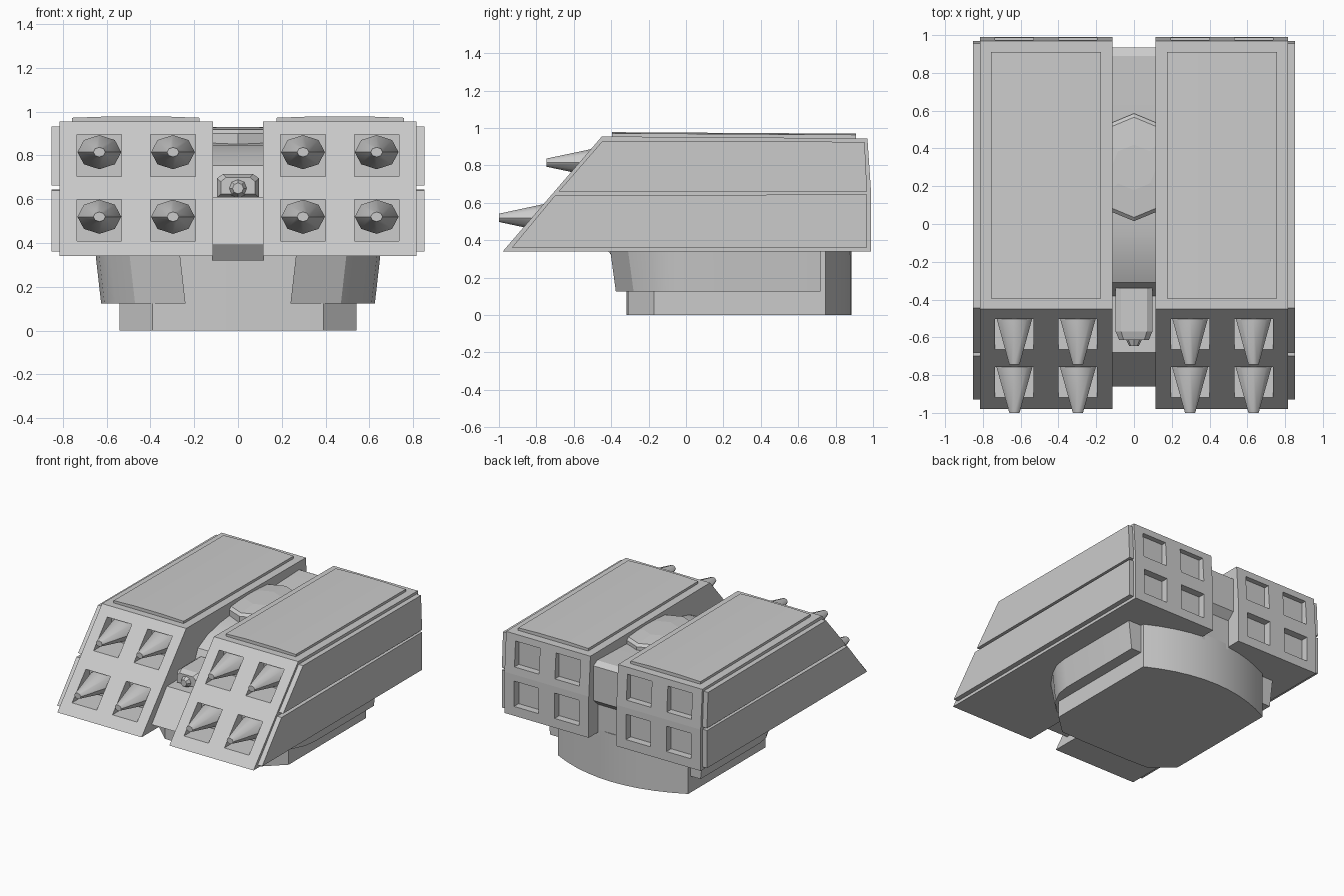
import bpy, bmesh, math
from mathutils import Matrix, Vector

if "Cube" in bpy.data.objects:
    bpy.data.objects.remove(bpy.data.objects["Cube"])


def finish(name, bm, mirror=False, smooth=None):
    bmesh.ops.recalc_face_normals(bm, faces=bm.faces)
    me = bpy.data.meshes.new(name)
    bm.to_mesh(me)
    bm.free()
    ob = bpy.data.objects.new(name, me)
    bpy.context.collection.objects.link(ob)
    bpy.ops.object.select_all(action='DESELECT')
    ob.select_set(True)
    bpy.context.view_layer.objects.active = ob
    if smooth:
        bpy.ops.object.shade_smooth_by_angle(angle=math.radians(smooth))
    if mirror:
        ob.modifiers.new("mirror", 'MIRROR')
    return ob


def loft(bm, rings):
    """Closed solid through rings of matching points."""
    vs = [[bm.verts.new(p) for p in r] for r in rings]
    n = len(vs[0])
    for a, b in zip(vs, vs[1:]):
        for i in range(n):
            j = (i + 1) % n
            bm.faces.new((a[i], a[j], b[j], b[i]))
    bm.faces.new(vs[0])
    bm.faces.new(vs[-1])


def side_profile(name, pts, x0, x1, mirror=False, smooth=None):
    bm = bmesh.new()
    loft(bm, [[(x, y, z) for y, z in pts] for x in (x0, x1)])
    return finish(name, bm, mirror, smooth)


def box(bm, x, y, z):
    c = Vector((sum(x) / 2, sum(y) / 2, sum(z) / 2))
    s = Matrix.Diagonal((x[1] - x[0], y[1] - y[0], z[1] - z[0], 1))
    bmesh.ops.create_cube(bm, size=1, matrix=Matrix.Translation(c) @ s)


XS = (0.297, 0.633)          # tube columns
ZS = (0.505, 0.80)           # tube rows
BASES = (-0.71, -0.45)       # tube floors per row
TIPS = (-1.0, -0.745)

# launcher pods with slanted front and square tube openings
pod = side_profile("launcher_pod",
                   [(-0.98, 0.34), (-0.45, 0.955), (0.97, 0.945), (0.99, 0.65), (0.99, 0.34)],
                   0.115, 0.815)
bm = bmesh.new()
for x in XS:
    for z, b in zip(ZS, BASES):
        box(bm, (x - 0.102, x + 0.102), (-1.2, b), (z - 0.095, z + 0.095))
        box(bm, (x - 0.102, x + 0.102), (0.935, 1.2), (z - 0.095, z + 0.095))
cutter = finish("tube_cutter", bm)
cutter.hide_render = True
m = pod.modifiers.new("tubes", 'BOOLEAN')
m.operation = 'DIFFERENCE'
m.object = cutter
m.solver = 'EXACT'
bpy.context.view_layer.objects.active = pod
bpy.ops.object.modifier_apply(modifier=m.name)
bpy.data.objects.remove(cutter)
pod.modifiers.new("mirror", 'MIRROR')

# warheads in the front tubes
bm = bmesh.new()
for x in XS:
    for z, b, t in zip(ZS, BASES, TIPS):
        rings = []
        for y, rx, rz in ((t, 0.027, 0.022), (b - 0.03, 0.1, 0.078), (b + 0.01, 0.1, 0.078)):
            rings.append([(x + rx * math.cos(k * math.pi / 4), y,
                           z + 0.015 + rz * math.sin(k * math.pi / 4)) for k in range(8)])
        loft(bm, rings)
finish("warheads", bm, True, 50)

# armour panels on pod sides and tops
side_profile("upper_side_panel", [(-0.68, 0.662), (-0.445, 0.932), (0.955, 0.926), (0.968, 0.662)],
             0.81, 0.852, True)
side_profile("lower_side_panel", [(-0.93, 0.362), (-0.70, 0.64), (0.968, 0.645), (0.968, 0.362)],
             0.81, 0.852, True)
bm = bmesh.new()
loft(bm, [[(0.175, y, z), (0.34, y, z + 0.006), (0.59, y, z + 0.006), (0.757, y, z),
           (0.757, y, 0.93), (0.175, y, 0.93)] for y, z in ((-0.395, 0.972), (0.91, 0.964))])
finish("top_panel", bm, True)

# centre spine between the pods
side_profile("centre_spine",
             [(-0.86, 0.39), (-0.68, 0.61), (-0.38, 0.61), (-0.31, 0.755), (-0.2, 0.81),
              (-0.05, 0.845), (0.1, 0.86), (0.89, 0.885), (0.935, 0.86), (0.935, 0.6),
              (0.88, 0.55), (0.88, 0.32), (-0.4, 0.32), (-0.45, 0.39)], -0.118, 0.118, False, 25)

# octagonal hatch on the spine
bm = bmesh.new()
rings = []
for r, z in ((0.285, 0.84), (0.285, 0.9), (0.265, 0.918), (0.12, 0.93)):
    rings.append([(r * math.cos(k * math.pi / 4), 0.3 + r * math.sin(k * math.pi / 4), z)
                  for k in range(8)])
loft(bm, rings)
finish("hatch", bm)

# sensor box and lens
bm = bmesh.new()
rings = []
for y, w, lo, hi in ((-0.615, 0.078, 0.625, 0.68), (-0.57, 0.097, 0.605, 0.695), (-0.34, 0.097, 0.605, 0.695)):
    rings.append([(-w, y, lo), (w, y, lo), (w, y, hi), (w * 0.7, y, hi + 0.02),
                  (-w * 0.7, y, hi + 0.02), (-w, y, hi)])
loft(bm, rings)
finish("sensor_box", bm)
bm = bmesh.new()
bmesh.ops.create_cone(bm, cap_ends=True, segments=8, radius1=0.045, radius2=0.025, depth=0.04,
                      matrix=Matrix.Translation((0, -0.625, 0.65)) @ Matrix.Rotation(math.pi / 2, 4, 'X'))
finish("sensor_lens", bm)

# turret drum with chamfered front corners and bowed back
half = [(0.2, -0.318), (0.39, -0.31), (0.54, -0.17), (0.54, 0.745)]
back = [(0.54 * c, 0.745 + 0.14 * (1 - c * c)) for c in (0.8, 0.6, 0.4, 0.2, 0)]
right = half + back
plan = right + [(-x, y) for x, y in reversed(right[:-1])]
bm = bmesh.new()
loft(bm, [[(x, y, z) for x, y in plan] for z in (0.0, 0.36)])
finish("turret_drum", bm, False, 25)

# side cheeks wrapping around the drum
cheek = [(0.24, -0.375), (0.47, -0.28), (0.56, -0.18), (0.61, -0.08), (0.625, 0.02),
         (0.625, 0.72), (0.5, 0.72), (0.5, -0.1), (0.3, -0.25)]
bm = bmesh.new()
loft(bm, [[(x, y, 0.125) for x, y in cheek],
          [(x + 0.025, y - (0.03 if y < -0.2 else 0), 0.345) for x, y in cheek]])
finish("side_cheek", bm, True, 28)
